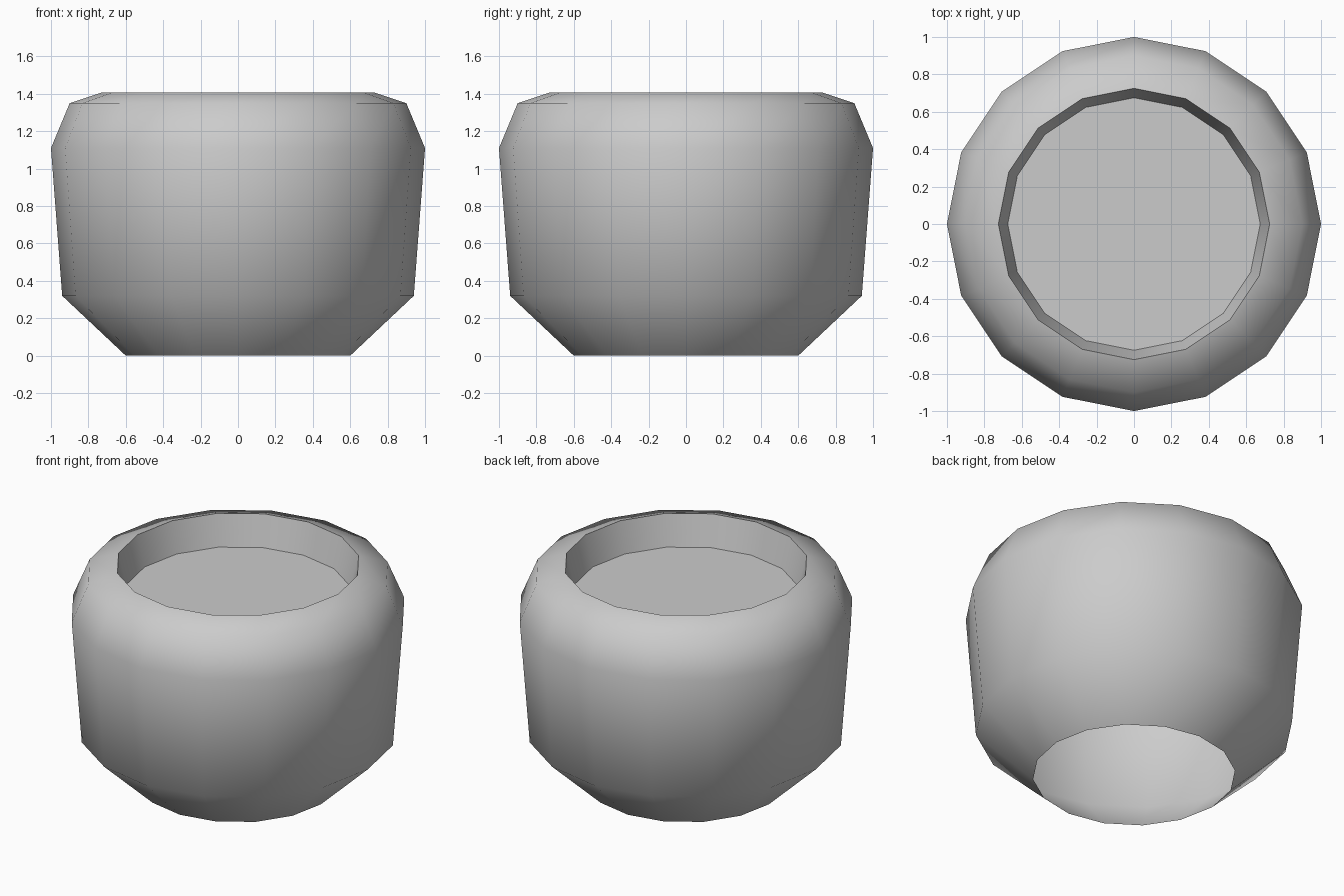
import bpy, bmesh
from math import cos, sin, tau, radians

if "Cube" in bpy.data.objects:
    bpy.data.objects.remove(bpy.data.objects["Cube"])

SIDES = 16


def revolve(name, profile, cap_last=False):
    """Spin an (r, z) profile, listed along the outside upwards, around z."""
    bm = bmesh.new()
    rings = [[bm.verts.new((r * cos(tau * i / SIDES), r * sin(tau * i / SIDES), z))
              for i in range(SIDES)] for r, z in profile]
    for low, high in zip(rings, rings[1:]):
        for i in range(SIDES):
            j = (i + 1) % SIDES
            bm.faces.new((low[i], low[j], high[j], high[i]))
    if cap_last:
        bm.faces.new(rings[-1])
    mesh = bpy.data.meshes.new(name)
    bm.to_mesh(mesh)
    bm.free()
    obj = bpy.data.objects.new(name, mesh)
    bpy.context.collection.objects.link(obj)
    bpy.ops.object.select_all(action='DESELECT')
    obj.select_set(True)
    bpy.context.view_layer.objects.active = obj
    bpy.ops.object.shade_smooth_by_angle(angle=radians(60))
    return obj


# Pot shell, open underneath, with rim, short inner wall and recessed floor
revolve("pot", [(0.6, 0), (0.94, 0.32), (1.0, 1.11), (0.9, 1.35),
                (0.725, 1.408), (0.675, 1.21)], cap_last=True)
